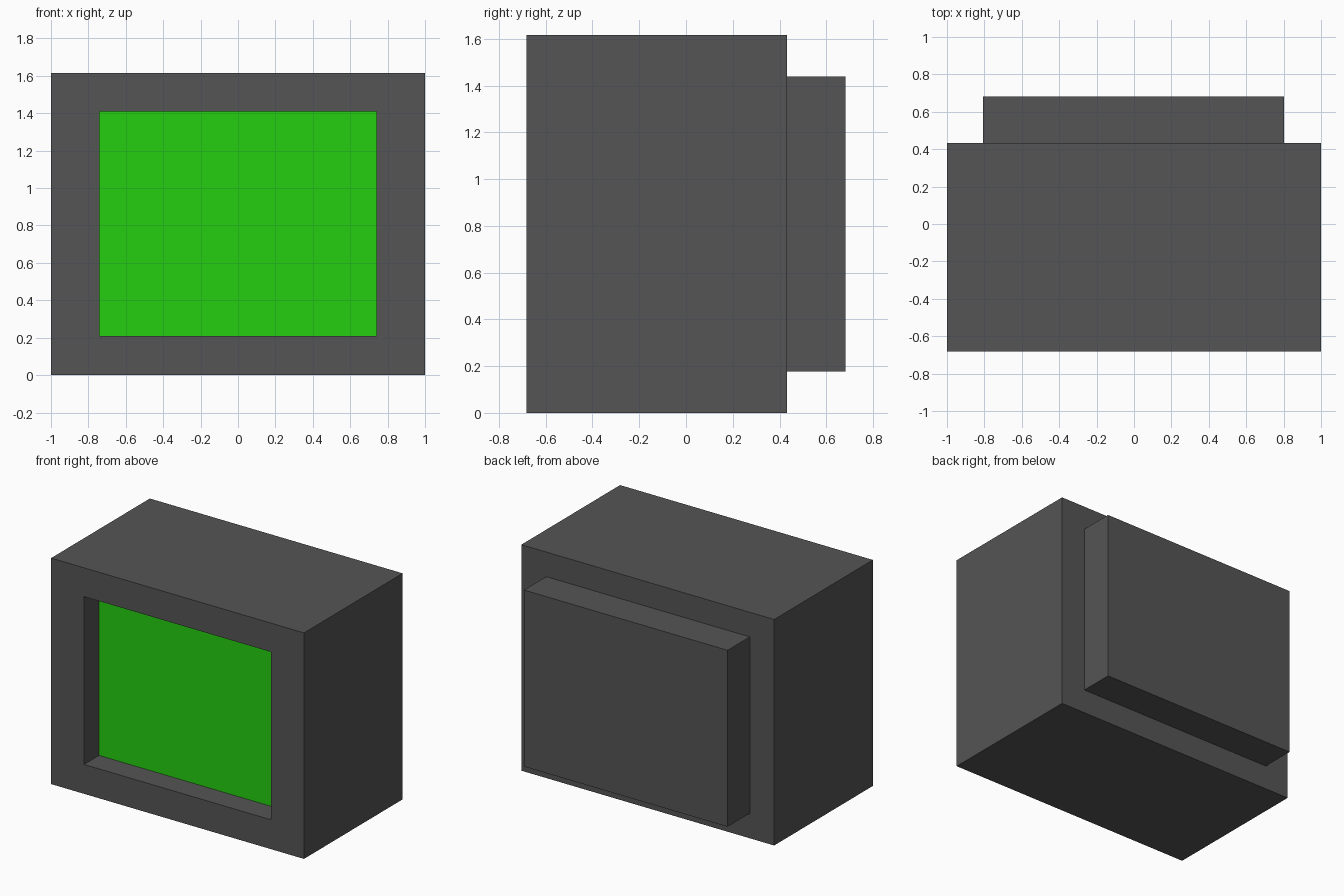
import bpy, bmesh
from mathutils import Vector

if "Cube" in bpy.data.objects:
    bpy.data.objects.remove(bpy.data.objects["Cube"])


def material(name, rgb):
    m = bpy.data.materials.new(name)
    m.diffuse_color = (*rgb, 1)
    m.use_nodes = True
    m.node_tree.nodes["Principled BSDF"].inputs["Base Color"].default_value = m.diffuse_color
    return m


grey = material("dark grey", (0.09, 0.09, 0.09))
green = material("bright green", (0.018, 0.62, 0.005))


def box(bm, lo, hi):
    lo, hi = Vector(lo), Vector(hi)
    verts = bmesh.ops.create_cube(bm, size=1)["verts"]
    for v in verts:
        v.co = (lo + hi) / 2 + v.co * (hi - lo)


def finish(name, bm, mats):
    mesh = bpy.data.meshes.new(name)
    bmesh.ops.recalc_face_normals(bm, faces=bm.faces)
    bm.to_mesh(mesh)
    bm.free()
    for m in mats:
        mesh.materials.append(m)
    obj = bpy.data.objects.new(name, mesh)
    bpy.context.collection.objects.link(obj)


FRONT, DEPTH = -0.683, 0.17

# Casing with a recessed screen inset into its front face
bm = bmesh.new()
box(bm, (-1, FRONT, 0), (1, 0.432, 1.616))
bm.normal_update()
screen = min(bm.faces, key=lambda f: f.calc_center_median().y)
bmesh.ops.inset_individual(bm, faces=[screen], thickness=0.2)
for v in screen.verts:
    v.co.x = 0.74 if v.co.x > 0 else -0.74
    v.co.z = 1.41 if v.co.z > 0.8 else 0.21
# Straight-sided recess, with the screen as its floor
floor = bmesh.ops.extrude_discrete_faces(bm, faces=[screen])["faces"][0]
for v in floor.verts:
    v.co.y += DEPTH
floor.material_index = 1
finish("casing_with_screen", bm, [grey, green])

# Smaller housing on the back
bm = bmesh.new()
box(bm, (-0.807, 0.432, 0.178), (0.803, 0.683, 1.44))
finish("back_housing", bm, [grey])
